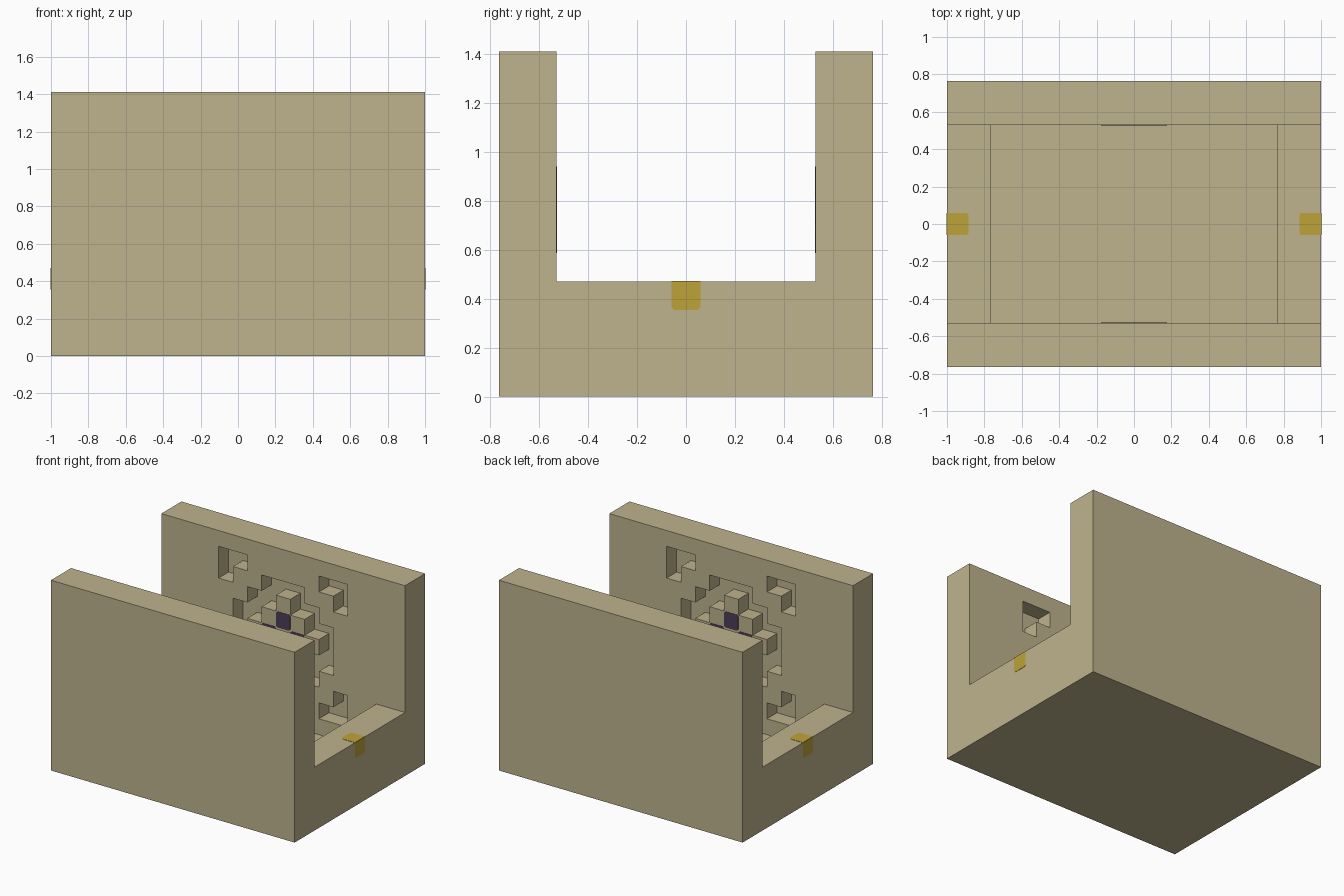
import bpy, bmesh
from mathutils import Vector

cube = bpy.data.objects.get("Cube")
if cube:
    bpy.data.objects.remove(cube, do_unlink=True)

U = 2 / 17                      # size of one block
LX, LY, LZ = 17, 13, 12         # overall size in blocks
MID = 6                         # row and half-width of the emblem centre


def material(name, rgb):
    m = bpy.data.materials.new(name)
    m.use_nodes = True
    m.diffuse_color = (*rgb, 1)
    bsdf = m.node_tree.nodes["Principled BSDF"]
    bsdf.inputs["Base Color"].default_value = (*rgb, 1)
    bsdf.inputs["Roughness"].default_value = 0.9
    return m


sand = material("sandstone", (0.52, 0.45, 0.27))
gold = material("gold", (0.51, 0.37, 0.04))
purple = material("dark purple", (0.07, 0.048, 0.10))


def world(p):
    """Block coordinates to centred scene coordinates."""
    return Vector(((p[0] - LX / 2) * U, (p[1] - LY / 2) * U, p[2] * U))


def finish(name, bm, mat):
    bmesh.ops.recalc_face_normals(bm, faces=bm.faces)
    me = bpy.data.meshes.new(name)
    bm.to_mesh(me)
    bm.free()
    me.materials.append(mat)
    ob = bpy.data.objects.new(name, me)
    bpy.context.collection.objects.link(ob)
    return ob


def box(name, lo, hi, mat):
    bm = bmesh.new()
    bmesh.ops.create_cube(bm, size=1)
    a, b = world(lo), world(hi)
    for v in bm.verts:
        v.co = Vector([a[i] if v.co[i] < 0 else b[i] for i in range(3)])
    return finish(name, bm, mat)


def extrude(bm, offset):
    geo = bmesh.ops.extrude_face_region(bm, geom=bm.faces[:])["geom"]
    verts = [g for g in geo if isinstance(g, bmesh.types.BMVert)]
    bmesh.ops.translate(bm, verts=verts, vec=offset)


def recess_prism(name, cells, y0, y1):
    """Join square cells in the wall plane and extrude them along y."""
    bm = bmesh.new()
    for x, z in cells:
        corners = [(x, z), (x + 1, z), (x + 1, z + 1), (x, z + 1)]
        bm.faces.new([bm.verts.new(world((a, y0, b))) for a, b in corners])
    bmesh.ops.remove_doubles(bm, verts=bm.verts, dist=0.001)
    extrude(bm, Vector((0, (y1 - y0) * U, 0)))
    return finish(name, bm, sand)


def plate(name, points, offset, mat):
    """Thin painted plate through the given block coordinates."""
    bm = bmesh.new()
    bm.faces.new([bm.verts.new(world(p)) for p in points])
    extrude(bm, Vector(offset))
    return finish(name, bm, mat)


# Carved emblem: a stepped disc around a raised diamond, plus corner brackets
def recessed(x, z):
    dx, dz = abs(x - 8), abs(z - MID)
    disc = max(dx, dz) <= 3 and dx + dz <= 4
    diamond = dx + dz <= 2
    bracket = (dx, dz) in {(3, 4), (4, 4), (4, 3)}
    return (disc and not diamond) or bracket


cells = [(x, z) for x in range(LX) for z in range(LZ) if recessed(x, z)]

# Main body: block with an open trough, a sunken pit and the carved walls
body = box("stone_hall", (0, 0, 0), (LX, LY, LZ), sand)
cutters = [
    box("trough_cutter", (-1, 2, 4), (LX + 1, 11, LZ + 1), sand),
    box("pit_cutter", (2, 2, 1), (15, 11, 5), sand),
    recess_prism("emblem_cutter", cells, 1, 12),
]
bpy.context.view_layer.objects.active = body
for c in cutters:
    c.hide_render = True
    mod = body.modifiers.new(c.name, "BOOLEAN")
    mod.operation = "DIFFERENCE"
    mod.solver = "EXACT"
    mod.object = c
    bpy.ops.object.modifier_apply(modifier=mod.name)
    bpy.data.objects.remove(c, do_unlink=True)

# Merge flat neighbouring faces
bm = bmesh.new()
bm.from_mesh(body.data)
bmesh.ops.remove_doubles(bm, verts=bm.verts, dist=0.0005)
bmesh.ops.dissolve_limit(bm, angle_limit=0.01, verts=bm.verts, edges=bm.edges)
bm.to_mesh(body.data)
bm.free()

# Gold markers folded over the outer edge of each end sill
T = 0.002
tab = [(0, -.5), (.9, -.5), (.98, -.42), (.98, .42), (.9, .5), (0, .5)]
for side, edge, s in (("left", LX, 1), ("right", 0, -1)):
    plate(side + "_marker_top",
          [(edge - s * d, 6.5 + w, 4) for d, w in tab], (0, 0, T), gold)
    plate(side + "_marker_end",
          [(edge, 6.5 + w, 4 - d) for d, w in tab], (s * T, 0, 0), gold)

# Purple inlays set in the diamond on both walls
c = 0.4
octagon = [(-.5, -c), (-c, -.5), (c, -.5), (.5, -c),
           (.5, c), (c, .5), (-c, .5), (-.5, c)]
for wall, y, s in (("front", 2, 1), ("back", 11, -1)):
    for i, (dx, dz) in enumerate([(0, 1), (1, 0), (0, -1), (-1, 0)]):
        centre = (8.5 + dx, MID + 0.5 + dz)
        plate(f"{wall}_inlay_{i + 1}",
              [(centre[0] + a, y, centre[1] + b) for a, b in octagon],
              (0, s * T, 0), purple)
